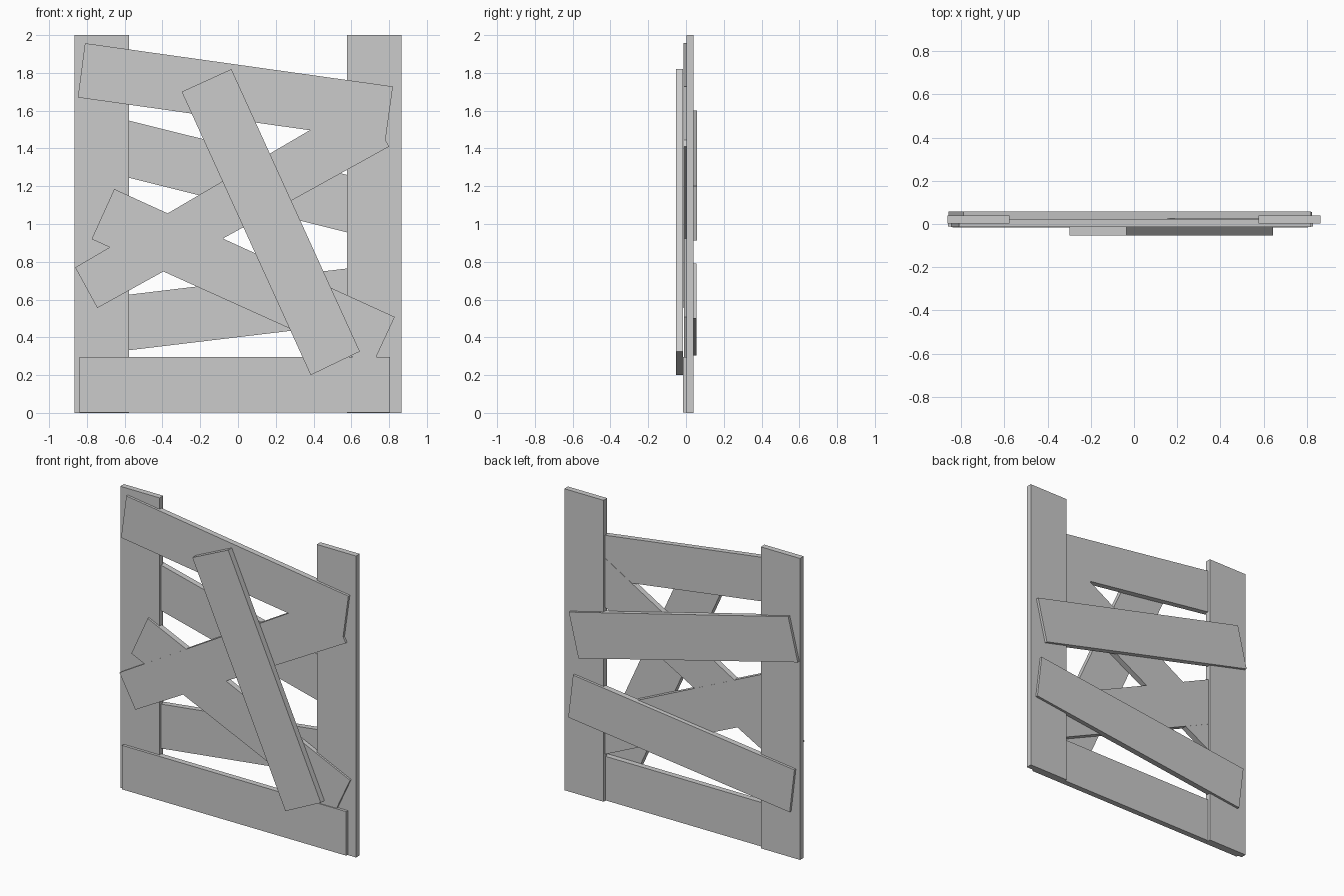
import bpy
import bmesh

cube = bpy.data.objects.get("Cube")
if cube:
    bpy.data.objects.remove(cube, do_unlink=True)

# Single flat colour
GREY = (0.6, 0.6, 0.6, 1.0)
wood = bpy.data.materials.new("plain_grey")
wood.use_nodes = True
wood.diffuse_color = GREY
wood.node_tree.nodes["Principled BSDF"].inputs["Base Color"].default_value = GREY

THICK = 0.038


def plank(name, corners, front_y):
    """Board cut to an (x, z) outline and extruded backwards."""
    bm = bmesh.new()
    face = bm.faces.new([bm.verts.new((x, front_y, z)) for x, z in corners])
    result = bmesh.ops.extrude_face_region(bm, geom=[face], use_keep_orig=True)
    back = [v for v in result["geom"] if isinstance(v, bmesh.types.BMVert)]
    bmesh.ops.translate(bm, verts=back, vec=(0, THICK, 0))
    bmesh.ops.recalc_face_normals(bm, faces=bm.faces)
    mesh = bpy.data.meshes.new(name)
    bm.to_mesh(mesh)
    bm.free()
    mesh.materials.append(wood)
    obj = bpy.data.objects.new(name, mesh)
    bpy.context.collection.objects.link(obj)
    return obj


def rect(x0, x1, z0, z1):
    return [(x0, z0), (x1, z0), (x1, z1), (x0, z1)]


# Upright posts
plank("left_post", rect(0.577, 0.865, 0, 2), 0.002)
plank("right_post", rect(-0.865, -0.577, 0, 2), 0.002)

# Front boards
plank("bottom_board", rect(-0.84, 0.805, 0.003, 0.295), -0.016)
plank("top_board", [(-0.81, 1.957), (0.82, 1.728), (0.78, 1.44), (-0.848, 1.67)], -0.014)
plank("rising_board", [(-0.862, 0.77), (-0.745, 0.555), (0.80, 1.41), (0.66, 1.66)], -0.012)
plank("falling_board", [(-0.655, 1.185), (-0.775, 0.92), (0.71, 0.25), (0.83, 0.508)], -0.011)

# Steep outer brace laid over the front boards
plank("outer_brace", [(-0.298, 1.70), (-0.035, 1.82), (0.645, 0.325), (0.385, 0.20)], -0.053)

# Back boards
plank("upper_back_board", [(-0.79, 1.60), (-0.86, 1.316), (0.75, 0.912), (0.82, 1.20)], 0.019)
plank("lower_back_board", [(-0.835, 0.595), (-0.80, 0.305), (0.825, 0.50), (0.79, 0.79)], 0.018)
